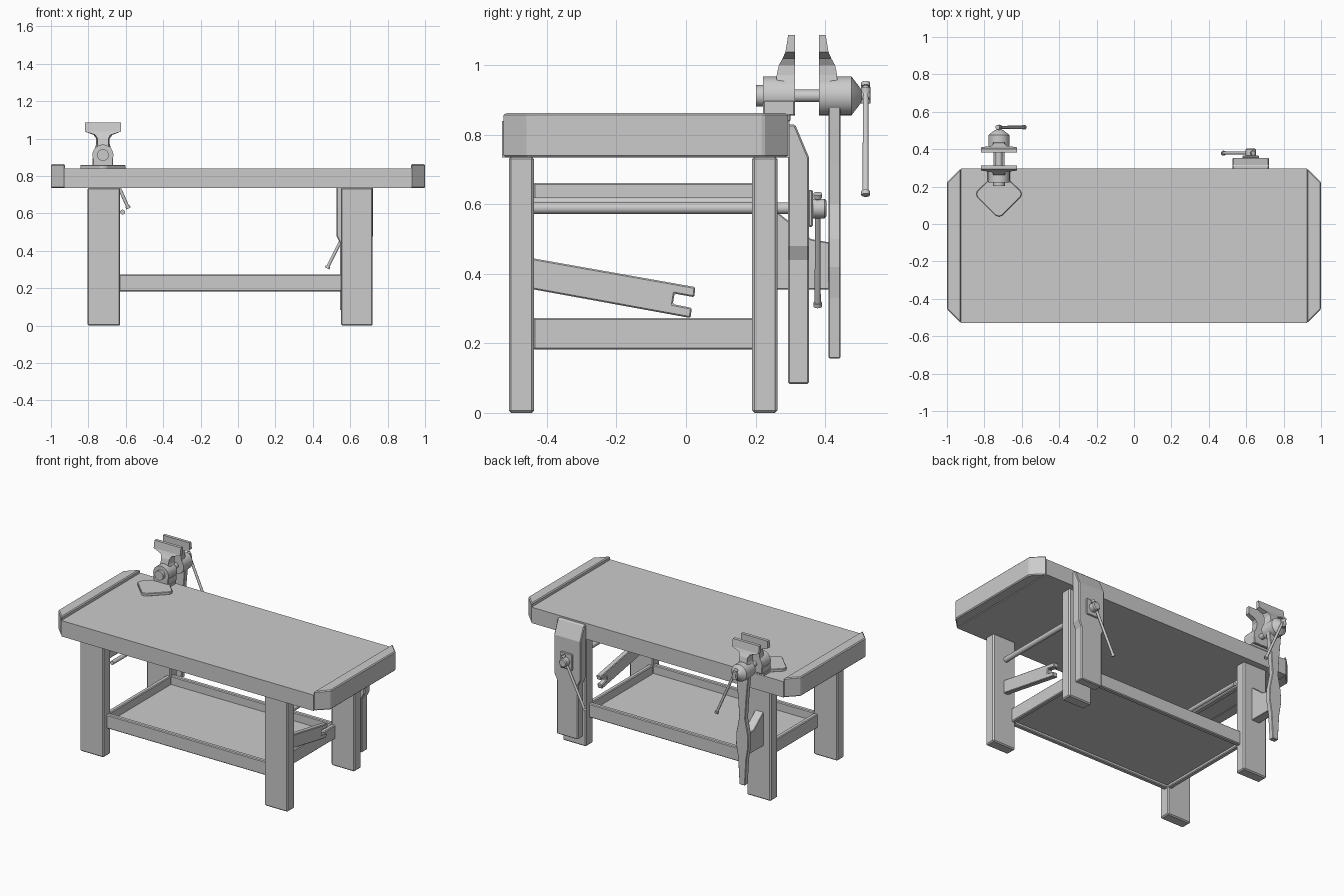
import bpy, bmesh, math
from mathutils import Vector

if "Cube" in bpy.data.objects:
    bpy.data.objects.remove(bpy.data.objects["Cube"])


def finish(bm, name, bevel=0, smooth=False):
    bmesh.ops.recalc_face_normals(bm, faces=bm.faces)
    me = bpy.data.meshes.new(name)
    bm.to_mesh(me)
    bm.free()
    ob = bpy.data.objects.new(name, me)
    bpy.context.collection.objects.link(ob)
    if bevel:
        m = ob.modifiers.new("edge_bevel", 'BEVEL')
        m.width, m.segments, m.limit_method = bevel, 1, 'ANGLE'
    if smooth:
        bpy.context.view_layer.objects.active = ob
        ob.select_set(True)
        bpy.ops.object.shade_smooth_by_angle(angle=math.radians(35))
        ob.select_set(False)
    return ob


def prism(name, pts, axis, lo, hi, bevel=0):
    """Extrude a 2D outline along an axis (x: pts=yz, y: pts=xz, z: pts=xy)."""
    place = {'x': lambda a, b, t: (t, a, b),
             'y': lambda a, b, t: (a, t, b),
             'z': lambda a, b, t: (a, b, t)}[axis]
    bm = bmesh.new()
    ends = [[bm.verts.new(place(a, b, t)) for a, b in pts] for t in (lo, hi)]
    n = len(pts)
    for ring in ends:
        bm.faces.new(ring)
    for i in range(n):
        j = (i + 1) % n
        bm.faces.new((ends[0][i], ends[0][j], ends[1][j], ends[1][i]))
    return finish(bm, name, bevel)


def box(name, x0, x1, y0, y1, z0, z1, bevel=0):
    return prism(name, [(x0, y0), (x1, y0), (x1, y1), (x0, y1)], 'z', z0, z1, bevel)


def rod(name, p, q, r, r2=None, seg=20):
    p, q = Vector(p), Vector(q)
    bm = bmesh.new()
    bmesh.ops.create_cone(bm, cap_ends=True, segments=seg, radius1=r,
                          radius2=r if r2 is None else r2, depth=(q - p).length)
    rot = (q - p).to_track_quat('Z', 'Y').to_matrix()
    bmesh.ops.rotate(bm, verts=bm.verts, matrix=rot)
    bmesh.ops.translate(bm, verts=bm.verts, vec=(p + q) / 2)
    return finish(bm, name, smooth=True)


def lathe(name, x, z, profile, seg=28):
    """Turned part along y; profile holds (y, radius)."""
    bm = bmesh.new()
    rings = [[bm.verts.new((x + r * math.cos(2 * math.pi * i / seg), y,
                            z + r * math.sin(2 * math.pi * i / seg)))
              for i in range(seg)] for y, r in profile]
    for a, b in zip(rings, rings[1:]):
        for i in range(seg):
            j = (i + 1) % seg
            bm.faces.new((a[i], a[j], b[j], b[i]))
    bm.faces.new(rings[0])
    bm.faces.new(rings[-1])
    return finish(bm, name, smooth=True)


# Table top with raised, corner-cut end caps
Y0, Y1, C = -0.53, 0.298, 0.075
box("table_top", -0.925, 0.925, Y0, Y1, 0.735, 0.84)
for s, side in ((-1, "left"), (1, "right")):
    prism(side + "_end_cap", [(s * 0.925, Y0), (s, Y0 + C), (s, Y1 - C), (s * 0.925, Y1)],
          'z', 0.735, 0.863, 0.006)

# Legs
for side, x0, x1 in (("left", -0.805, -0.63), ("right", 0.55, 0.72)):
    for end, y0, y1 in (("front", -0.51, -0.437), ("back", 0.19, 0.263)):
        box(f"{end}_{side}_leg", x0, x1, y0, y1, 0, 0.737, 0.007)

# Lower rails and shelf
for end, y in (("front", -0.475), ("back", 0.198)):
    box(end + "_rail", -0.635, 0.555, y, y + 0.03, 0.182, 0.273, 0.005)
for side, x in (("left", -0.66), ("right", 0.55)):
    box(side + "_rail", x, x + 0.03, -0.44, 0.195, 0.182, 0.273, 0.005)
box("shelf", -0.64, 0.56, -0.45, 0.205, 0.2, 0.217)

# Upper left rail and hanging rod
box("upper_left_rail", -0.69, -0.655, -0.44, 0.195, 0.612, 0.662, 0.005)
rod("hanging_rod", (-0.617, -0.44, 0.607), (-0.617, 0.195, 0.607), 0.013)

# Slanted notched support board on the front right leg
prism("notched_board", [(-0.47, 0.45), (0.027, 0.362), (0.024, 0.333), (-0.033, 0.343),
                        (-0.038, 0.313), (0.017, 0.302), (0.013, 0.273), (-0.47, 0.361)],
      'x', 0.605, 0.64, 0.004)

# Leg vise jaw: thinned toward the top, narrower below
VX = 0.624
bm = bmesh.new()
rows = [(0.083, 0.078, 0.354), (0.44, 0.078, 0.354), (0.48, 0.0975, 0.354),
        (0.735, 0.0975, 0.354), (0.83, 0.0975, 0.314)]
rings = [[bm.verts.new((VX + sx * w, y, z)) for sx, y in
          ((-1, 0.293), (1, 0.293), (1, yo), (-1, yo))] for z, w, yo in rows]
for a, b in zip(rings, rings[1:]):
    for i in range(4):
        j = (i + 1) % 4
        bm.faces.new((a[i], a[j], b[j], b[i]))
bm.faces.new(rings[0])
bm.faces.new(rings[-1])
finish(bm, "leg_vise_jaw", 0.005)

# Leg vise screw, plate, hub and handle
rod("leg_vise_screw", (VX, -0.44, 0.589), (VX, 0.37, 0.589), 0.017)
box("leg_vise_plate", VX - 0.045, VX + 0.045, 0.352, 0.365, 0.535, 0.642, 0.004)
lathe("leg_vise_hub", VX, 0.588, [(0.36, 0.028), (0.398, 0.028), (0.404, 0.022)])


def handle(name, top, low, r):
    top, low = Vector(top), Vector(low)
    d = (low - top).normalized()
    rod(name, top, low, r, r * 1.1, 12)
    for tag, p in (("upper", top), ("lower", low)):
        rod(f"{name}_{tag}_knob", p - d * 0.006, p + d * 0.006, r * 1.6, seg=12)


handle("leg_vise_handle", (0.635, 0.379, 0.625), (0.479, 0.379, 0.312), 0.008)

# Post vise: mounting plate
PX, PZ = -0.722, 0.912
outline = [(0.0, 0.04), (0.018, 0.046), (0.115, 0.143), (0.122, 0.16), (0.115, 0.178),
           (0.06, 0.23), (0.06, 0.3)]
shield = [(PX + a, b) for a, b in outline] + [(PX - a, b) for a, b in outline[:0:-1]]
prism("post_vise_plate", shield, 'z', 0.838, 0.858, 0.003)

# Post vise: turned bodies and screw
lathe("post_vise_fixed_body", PX, PZ, [(0.202, 0.031), (0.222, 0.031), (0.222, 0.056), (0.314, 0.056)])
rod("post_vise_screw", (PX, 0.3, PZ), (PX, 0.4, PZ), 0.018)
lathe("post_vise_moving_body", PX, PZ, [(0.382, 0.056), (0.476, 0.056), (0.502, 0.022),
                                        (0.505, 0.014), (0.53, 0.014)])
# Square shoulders where the jaws and the leg meet the round bodies
box("fixed_shoulder", PX - 0.055, PX + 0.055, 0.222, 0.314, 0.855, 0.9, 0.004)


def jaw(name, flat, d):
    """Flared jaw: rows of (z, half width, depth) behind a flat gripping face."""
    bm = bmesh.new()
    rows = [(0.92, 0.05, 0.054), (0.972, 0.036, 0.053), (1.0, 0.036, 0.047),
            (1.02, 0.05, 0.036), (1.038, 0.097, 0.028), (1.087, 0.097, 0.02)]
    rings = []
    for z, w, t in rows:
        taper = 0.8 if z < 1.03 else 1.0
        rings.append([bm.verts.new(c) for c in (
            (PX - w, flat, z), (PX + w, flat, z),
            (PX + w * taper, flat + d * t, z), (PX - w * taper, flat + d * t, z))])
    for a, b in zip(rings, rings[1:]):
        for i in range(4):
            j = (i + 1) % 4
            bm.faces.new((a[i], a[j], b[j], b[i]))
    bm.faces.new(rings[0])
    bm.faces.new(rings[-1])
    finish(bm, name)


jaw("fixed_jaw", 0.314, -1)
jaw("moving_jaw", 0.382, 1)

# Post vise: waisted leg, bracket to the table leg, handle
half = [(0.02, 0.157), (0.03, 0.33), (0.045, 0.42), (0.042, 0.5), (0.022, 0.6), (0.03, 0.72), (0.045, 0.88)]
prism("post_vise_leg", [(PX + a, z) for a, z in half] + [(PX - a, z) for a, z in half[::-1]],
      'y', 0.41, 0.444, 0.003)
prism("post_vise_bracket", [(0.26, 0.355), (0.415, 0.355), (0.415, 0.49), (0.36, 0.5), (0.26, 0.58)],
      'x', PX - 0.03, PX + 0.03, 0.003)
handle("post_vise_handle", (PX - 0.005, 0.517, 0.945), (-0.588, 0.517, 0.632), 0.008)
rod("post_vise_handle_eye", (PX, 0.517, 0.89), (PX, 0.517, 0.938), 0.014)
